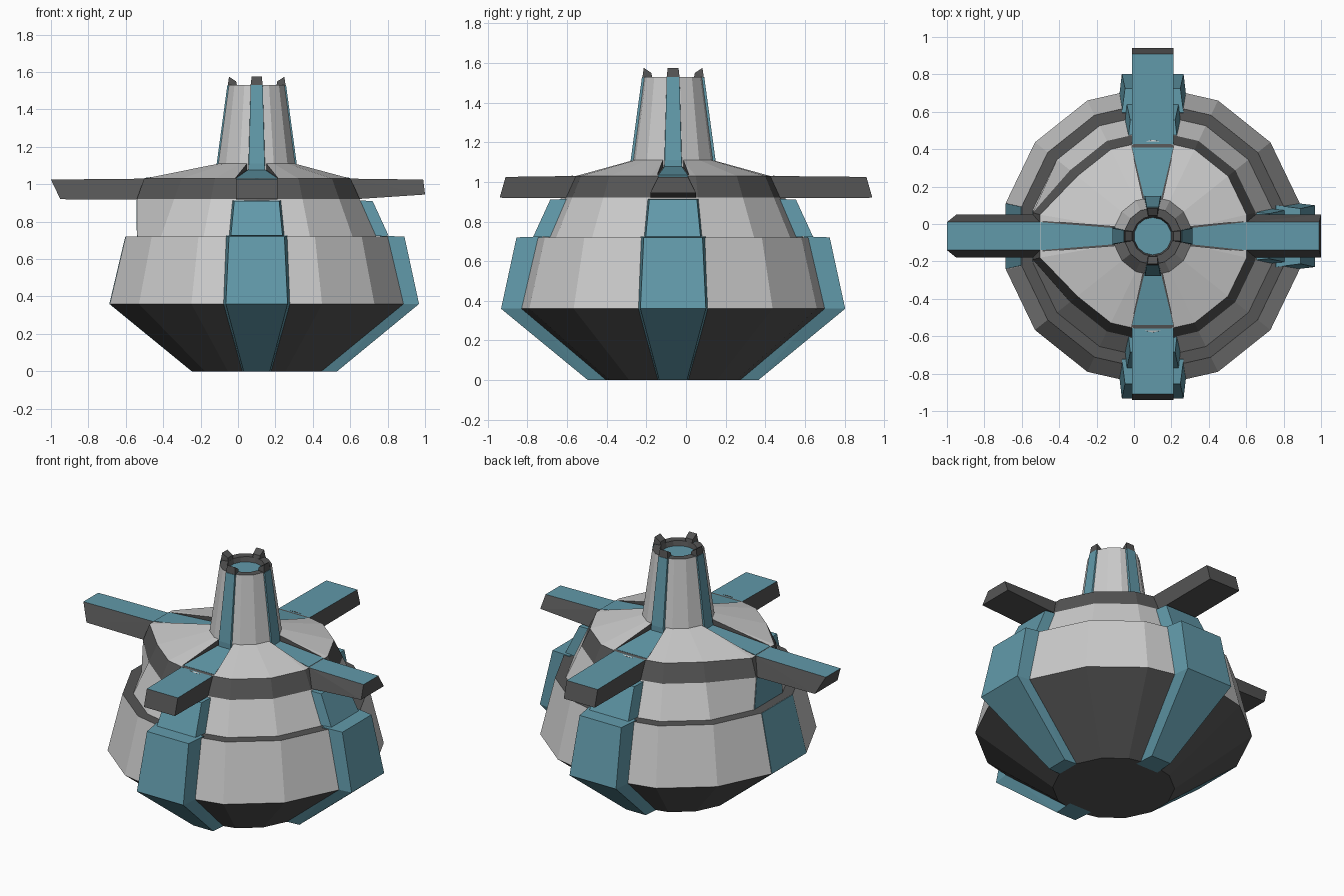
import bpy, bmesh
from math import sin, cos, pi
from mathutils import Vector

if "Cube" in bpy.data.objects:
    bpy.data.objects.remove(bpy.data.objects["Cube"])

CX, CY, N = 0.10, -0.065, 14


def mat(name, c):
    m = bpy.data.materials.new(name)
    m.diffuse_color = (*c, 1)
    m.use_nodes = True
    m.node_tree.nodes["Principled BSDF"].inputs["Base Color"].default_value = m.diffuse_color
    return m


LIGHT = mat("light_grey", (0.52, 0.52, 0.52))
DARK = mat("dark_grey", (0.09, 0.09, 0.09))
BLUE = mat("blue", (0.12, 0.32, 0.40))
MATS = [LIGHT, DARK, BLUE]


def finish(name, bm, mats):
    bmesh.ops.recalc_face_normals(bm, faces=bm.faces)
    me = bpy.data.meshes.new(name)
    bm.to_mesh(me)
    bm.free()
    for m in mats:
        me.materials.append(m)
    ob = bpy.data.objects.new(name, me)
    bpy.context.collection.objects.link(ob)
    return ob


def loft(name, rings, bands, cap_bottom, cap_top):
    """Stack of polygon rings (radius, z, outward shift of the left facet)."""
    bm = bmesh.new()
    rows = []
    for r, z, shift in rings:
        row = []
        for i in range(N):
            a = 2 * pi * (i + 0.5) / N
            s = shift if cos(a) < -0.95 else 0
            row.append(bm.verts.new((CX + r * cos(a) - s, CY + r * sin(a), z)))
        rows.append(row)
    for low, up, m in zip(rows, rows[1:], bands):
        for i in range(N):
            j = (i + 1) % N
            bm.faces.new((low[i], low[j], up[j], up[i])).material_index = m
    bm.faces.new(rows[0][::-1]).material_index = cap_bottom
    bm.faces.new(rows[-1]).material_index = cap_top
    return finish(name, bm, MATS)


def hull(name, angle, pts, mats, blue_top=False):
    """Convex block from mirrored (radius, half width, z) points, turned to angle."""
    bm = bmesh.new()
    c, s = cos(angle), sin(angle)
    for r, w, z in pts:
        for t in (-w, w):
            bm.verts.new((CX + r * c - t * s, CY + r * s + t * c, z))
    bmesh.ops.convex_hull(bm, input=bm.verts)
    bmesh.ops.dissolve_limit(bm, angle_limit=0.02, verts=bm.verts, edges=bm.edges)
    bm.normal_update()
    if blue_top:
        for f in bm.faces:
            f.material_index = 1 if f.normal.z > 0.7 else 0
    return finish(name, bm, mats)


# Hull and roof; the left facet of the upper tier sits further out
body = loft("body", [(0.355, 0, 0), (0.805, 0.36, 0), (0.718, 0.72, 0), (0.655, 0.72, 0),
                     (0.565, 0.92, 0.09), (0.515, 1.03, 0.10), (0.21, 1.11, 0)],
            [1, 0, 1, 0, 1, 0], 1, 0)

# Hollow tower with a blue floor
loft("tower", [(0.21, 1.03, 0), (0.21, 1.11, 0), (0.152, 1.53, 0), (0.108, 1.53, 0), (0.10, 1.50, 0)],
     [0, 0, 1, 1], 0, 2)

# side: angle, roof joint radius, arm length, top/bottom half width, end bottom z, end radius offset
SIDES = {
    "right": (0, 0.50, 0.89, 0.075, 0.115, 0.945, 0.01),
    "back": (pi / 2, 0.475, 0.975, 0.11, 0.11, 0.92, 0.03),
    "left": (pi, 0.60, 1.10, 0.075, 0.115, 0.92, -0.05),
    "front": (-pi / 2, 0.475, 0.845, 0.11, 0.11, 0.92, 0.03),
}

for side, (a, joint, end, wt, wb, zb, slant) in SIDES.items():
    # Sloping roof channel with a blue strip in it
    ro, wo = joint + 0.03, wt + 0.01
    cut = hull("channel_cutter", a, [(ro, wo, 1.028), (0.19, 0.05, 1.077),
                                     (ro, wo, 1.2), (0.19, 0.05, 1.2)], [DARK])
    mod = body.modifiers.new("channel", "BOOLEAN")
    mod.operation, mod.object = "DIFFERENCE", cut
    bpy.context.view_layer.objects.active = body
    bpy.ops.object.modifier_apply(modifier=mod.name)
    bpy.data.objects.remove(cut)
    hull("roof_strip_" + side, a, [(joint, wo - 0.01, 1.034), (0.19, 0.042, 1.08),
                                   (joint, wo - 0.01, 1.0), (0.19, 0.042, 1.04)], [BLUE])

    # Projecting arm
    hull("arm_" + side, a, [(joint, wt, 1.03), (joint - 0.02, wb, 0.917),
                            (end, wt, 1.025), (end + slant, wb, zb)], [DARK, BLUE], True)

    # Side panels; the left one is flush with the hull
    if side == "left":
        hull("lower_panel_left", a, [(0.349, 0.077, 0.001), (0.788, 0.176, 0.36), (0.703, 0.157, 0.719),
                                     (0.30, 0.07, 0.001), (0.70, 0.17, 0.36), (0.62, 0.15, 0.719)], [BLUE])
        hull("upper_panel_left", a, [(0.641, 0.140, 0.721), (0.643, 0.122, 0.917),
                                     (0.5, 0.14, 0.721), (0.5, 0.122, 0.917)], [BLUE])
    else:
        hull("lower_panel_" + side, a, [(0.43, 0.07, 0), (0.868, 0.165, 0.36), (0.79, 0.148, 0.72),
                                        (0.30, 0.08, 0), (0.74, 0.18, 0.36), (0.66, 0.165, 0.725)], [BLUE])
        hull("upper_panel_" + side, a, [(0.705, 0.138, 0.725), (0.62, 0.12, 0.91),
                                        (0.55, 0.155, 0.72), (0.48, 0.135, 0.917)], [BLUE])

    # Tower strip and crown prong
    hull("tower_strip_" + side, a, [(0.214, 0.045, 1.075), (0.214, 0.042, 1.11), (0.157, 0.032, 1.53),
                                    (0.17, 0.045, 1.075), (0.115, 0.032, 1.53)], [BLUE])
    hull("crown_prong_" + side, a, [(0.155, 0.033, 1.525), (0.148, 0.027, 1.575),
                                    (0.102, 0.025, 1.51), (0.11, 0.025, 1.55)], [DARK])
